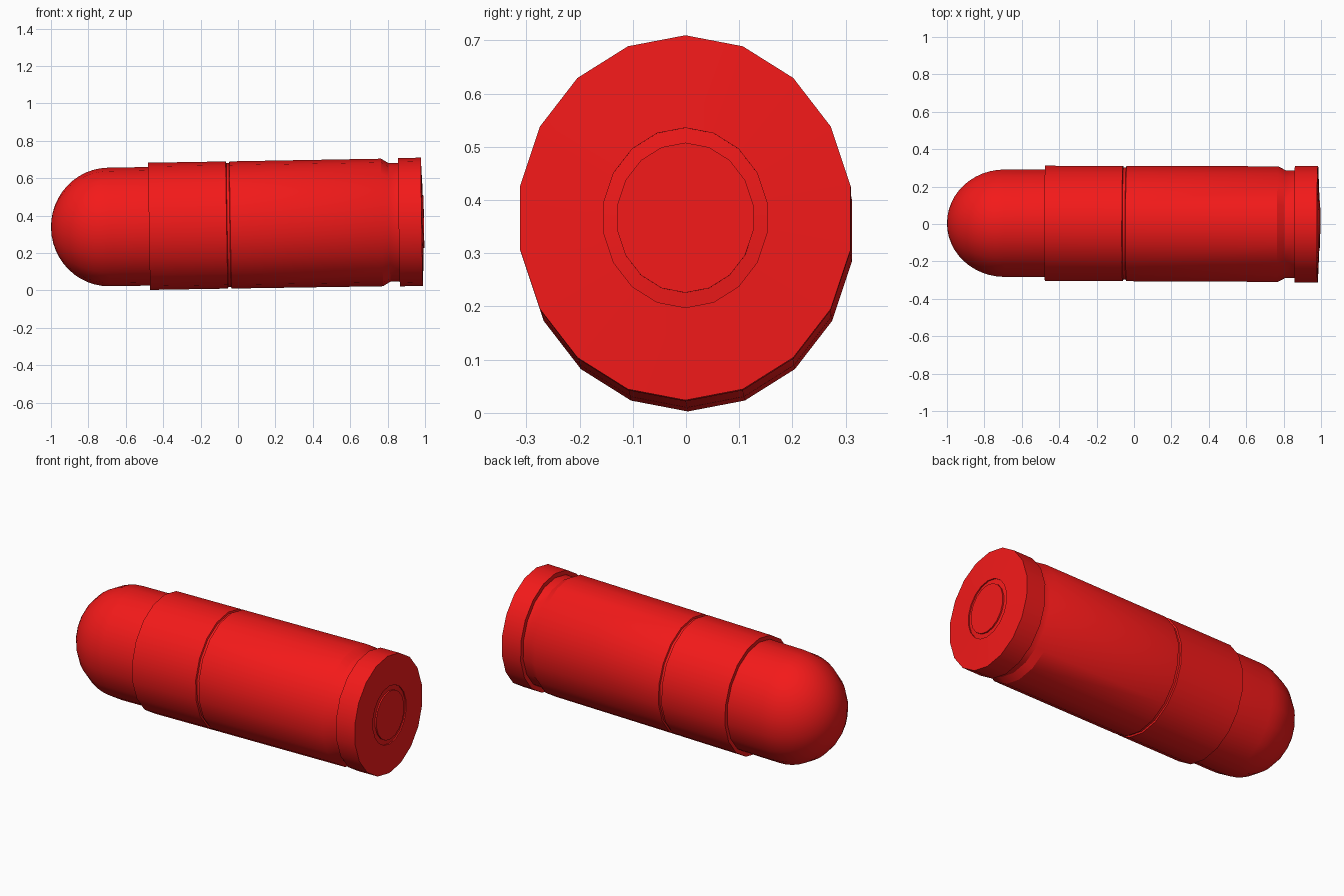
import bpy, bmesh, math
from mathutils import Matrix

if "Cube" in bpy.data.objects:
    bpy.data.objects.remove(bpy.data.objects["Cube"])

SIDES = 18
red = bpy.data.materials.new("red")
red.diffuse_color = (0.9, 0.01, 0.01, 1)
red.use_nodes = True
red.node_tree.nodes["Principled BSDF"].inputs["Base Color"].default_value = red.diffuse_color

# Slightly tilted axis along x, cross-section a little narrower in y than z
PLACE = (Matrix.Translation((0, 0.002, 0.3505))
         @ Matrix.Rotation(-0.0033, 4, 'Z')
         @ Matrix.Rotation(-0.0165, 4, 'Y')
         @ Matrix.Diagonal((1, 0.92, 1, 1)))


def lathe(name, profile):
    """Revolve (x, radius) points about the x axis; radius 0 makes a pole."""
    bm = bmesh.new()
    rings = []
    for x, r in profile:
        n = SIDES if r > 0 else 1
        rings.append([bm.verts.new((x, r * math.sin(math.tau * i / SIDES),
                                    r * math.cos(math.tau * i / SIDES)))
                      for i in range(n)])
    for a, b in zip(rings, rings[1:]):
        for i in range(SIDES):
            j = (i + 1) % SIDES
            corners = [a[i % len(a)], a[j % len(a)], b[j % len(b)], b[i % len(b)]]
            bm.faces.new(list(dict.fromkeys(corners)))
    bmesh.ops.recalc_face_normals(bm, faces=bm.faces)
    bm.transform(PLACE)
    mesh = bpy.data.meshes.new(name)
    bm.to_mesh(mesh)
    bm.free()
    mesh.materials.append(red)
    ob = bpy.data.objects.new(name, mesh)
    bpy.context.collection.objects.link(ob)
    bpy.ops.object.select_all(action='DESELECT')
    ob.select_set(True)
    bpy.context.view_layer.objects.active = ob
    bpy.ops.object.shade_smooth_by_angle(angle=math.radians(30))


# Rounded bullet, seated into the mouth of the case
STEPS = 12
nose = [(-0.69 - 0.31 * math.cos(math.pi / 2 * k / STEPS),
         0.317 * math.sin(math.pi / 2 * k / STEPS)) for k in range(STEPS + 1)]
lathe("bullet", nose + [(-0.46, 0.317), (-0.46, 0)])

# Case: mouth, crimp groove, straight wall, extractor groove, rim, primer pocket
lathe("case", [
    (-0.47, 0), (-0.475, 0.317), (-0.475, 0.34),
    (-0.06, 0.34), (-0.057, 0.331), (-0.043, 0.331), (-0.04, 0.34),
    (0.77, 0.341), (0.81, 0.317), (0.86, 0.317),
    (0.86, 0.343), (0.983, 0.343),
    (0.99, 0.169), (0.975, 0.169), (0.975, 0),
])

# Primer set into the pocket, joined to its wall by a sunken ring
lathe("primer", [(0.97, 0), (0.97, 0.169), (0.983, 0.169), (0.986, 0.141),
                 (0.994, 0.141), (0.994, 0)])
